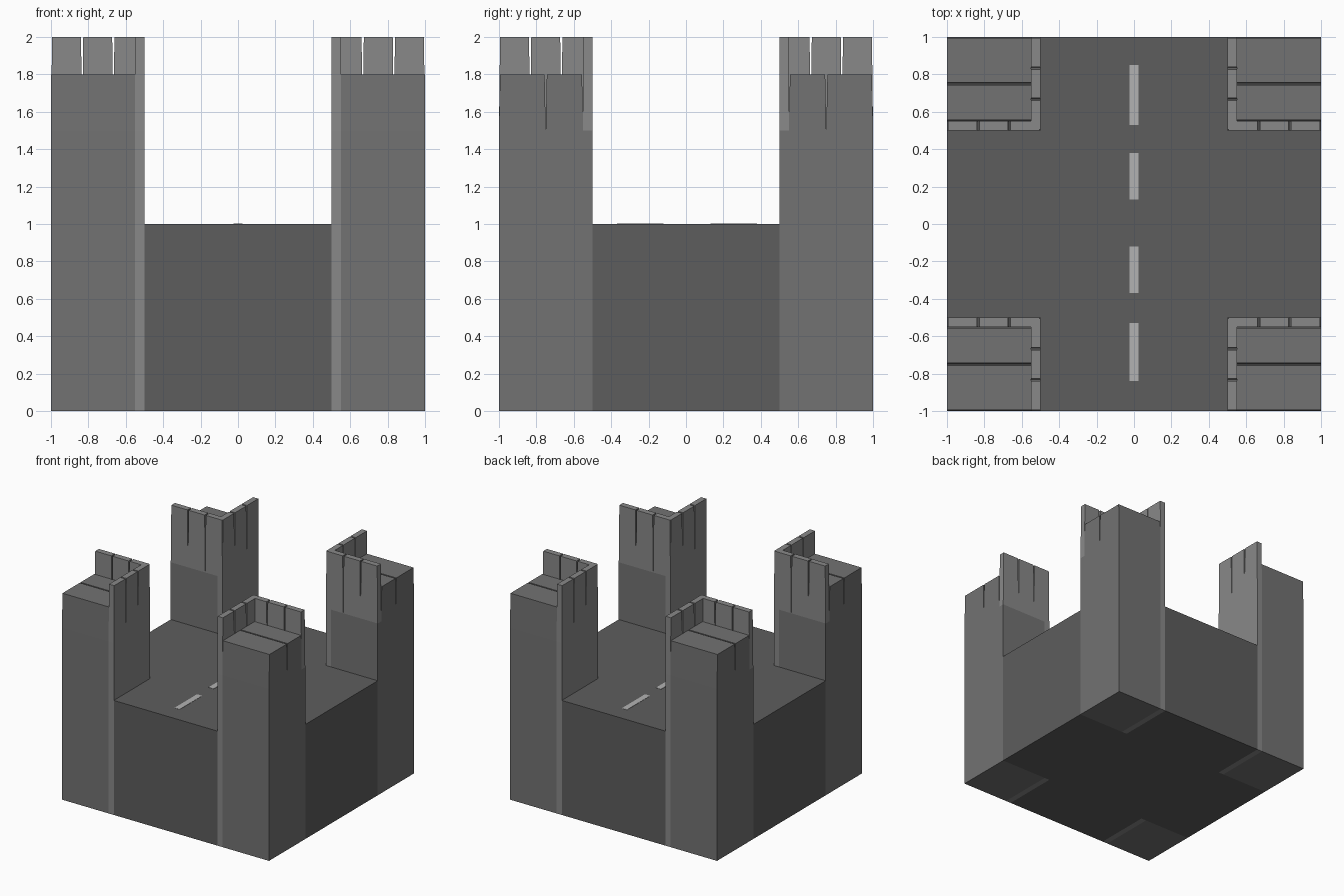
import bpy, bmesh

if "Cube" in bpy.data.objects:
    bpy.data.objects.remove(bpy.data.objects["Cube"])

def material(name, v):
    m = bpy.data.materials.new(name)
    m.diffuse_color = (v, v, v, 1)
    m.use_nodes = True
    m.node_tree.nodes["Principled BSDF"].inputs["Base Color"].default_value = m.diffuse_color
    return m

ROAD = material("asphalt", 0.11)
STONE = material("stone", 0.17)
TRIM = material("trim", 0.25)
PAINT = material("paint", 0.45)
INSET = 0.006  # narrowing of each slat at its top


def make(name, blocks, mat, mirror=False):
    """Blocks are (x0, x1, y0, y1, z0, z1, taper_x, taper_y)."""
    bm = bmesh.new()
    for x0, x1, y0, y1, z0, z1, tx, ty in blocks:
        lo = [bm.verts.new((x, y, z0)) for x, y in
              ((x0, y0), (x1, y0), (x1, y1), (x0, y1))]
        a, b, c, d = x0 + tx, x1 - tx, y0 + ty, y1 - ty
        hi = [bm.verts.new((x, y, z1)) for x, y in
              ((a, c), (b, c), (b, d), (a, d))]
        bm.faces.new(lo[::-1])
        bm.faces.new(hi)
        for i in range(4):
            j = (i + 1) % 4
            bm.faces.new((lo[i], lo[j], hi[j], hi[i]))
    me = bpy.data.meshes.new(name)
    bm.to_mesh(me)
    bm.free()
    me.materials.append(mat)
    ob = bpy.data.objects.new(name, me)
    bpy.context.collection.objects.link(ob)
    if mirror:
        mod = ob.modifiers.new("four_corners", 'MIRROR')
        mod.use_axis = (True, True, False)
        mod.use_mirror_merge = False
    return ob


# Cross-shaped road deck filling the space between the corner towers
cross = [(-1, -.5), (-.5, -.5), (-.5, -1), (.5, -1), (.5, -.5), (1, -.5),
         (1, .5), (.5, .5), (.5, 1), (-.5, 1), (-.5, .5), (-1, .5)]
bm = bmesh.new()
base = bm.faces.new([bm.verts.new((x, y, 0)) for x, y in cross])
ext = bmesh.ops.extrude_face_region(bm, geom=[base], use_keep_orig=True)
bmesh.ops.translate(bm, vec=(0, 0, 1),
                    verts=[v for v in ext["geom"] if isinstance(v, bmesh.types.BMVert)])
bmesh.ops.recalc_face_normals(bm, faces=bm.faces)
mesh = bpy.data.meshes.new("road_deck")
bm.to_mesh(mesh)
bm.free()
mesh.materials.append(ROAD)
bpy.context.collection.objects.link(bpy.data.objects.new("road_deck", mesh))

# Painted centre line
dashes = [(-.84, -.53), (-.37, -.12), (.13, .38), (.53, .85)]
make("lane_dashes", [(-.025, .025, a, b, .995, 1.002, 0, 0) for a, b in dashes], PAINT)

# Tower bodies with the full-height trim on the road side
make("tower_body", [(.55, 1, .5, 1, 0, 1.5, 0, 0)], STONE, True)
make("tower_trim", [(.5, .55, .5, 1, 0, 1.5, 0, 0)], TRIM, True)

# Tapered roof slabs
make("roof_slabs", [(.55, 1, a, b, 1.5, 1.8, 0, INSET)
                    for a, b in ((.55, .75), (.75, 1))], STONE, True)

# Parapets split into three tapered slats along each inner side
cuts = [.5 + i / 6 for i in range(4)]
make("parapet_along_x", [(a, b, .5, .55, 1.5, 2, INSET, 0)
                         for a, b in zip(cuts, cuts[1:])], TRIM, True)
make("parapet_along_y", [(.5, .55, max(a, .5), b, 1.5, 2, 0, INSET)
                         for a, b in zip(cuts, cuts[1:])], TRIM, True)
